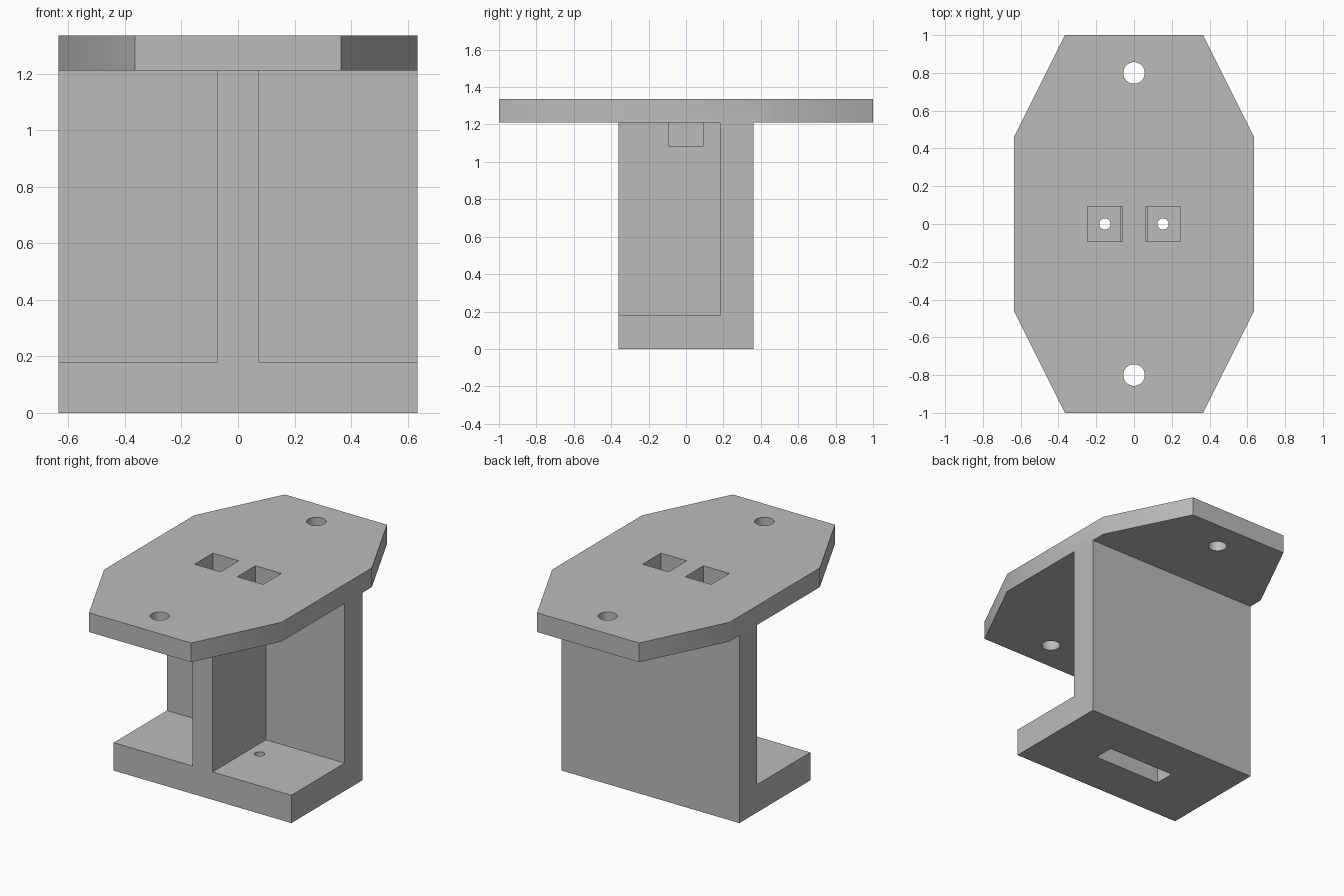
import bpy
import bmesh
from mathutils import Vector

default = bpy.data.objects.get("Cube")
if default:
    bpy.data.objects.remove(default, do_unlink=True)

HALF_W, HALF_D = 0.635, 0.362      # column half width and half depth
FLOOR, UNDER, TOP = 0.18, 1.211, 1.335
WALL_Y, WEB = 0.182, 0.072

grey = bpy.data.materials.new("plain grey")
grey.use_nodes = True
colour = (0.5, 0.5, 0.5, 1)
grey.diffuse_color = colour
grey.node_tree.nodes["Principled BSDF"].inputs["Base Color"].default_value = colour


def prism(name, points, shift):
    """Extrude a closed outline along a vector."""
    bm = bmesh.new()
    face = bm.faces.new([bm.verts.new(p) for p in points])
    out = bmesh.ops.extrude_face_region(bm, geom=[face])
    verts = [v for v in out["geom"] if isinstance(v, bmesh.types.BMVert)]
    bmesh.ops.translate(bm, verts=verts, vec=Vector(shift))
    bmesh.ops.recalc_face_normals(bm, faces=bm.faces)
    mesh = bpy.data.meshes.new(name)
    bm.to_mesh(mesh)
    bm.free()
    obj = bpy.data.objects.new(name, mesh)
    obj.data.materials.append(grey)
    bpy.context.collection.objects.link(obj)
    return obj


def box(name, x0, x1, y0, y1, z0, z1):
    outline = [(x0, y0, z0), (x1, y0, z0), (x1, y1, z0), (x0, y1, z0)]
    return prism(name, outline, (0, 0, z1 - z0))


def cylinder(name, x, y, radius, z0, z1):
    bpy.ops.mesh.primitive_cylinder_add(
        vertices=48, radius=radius, depth=z1 - z0, location=(x, y, (z0 + z1) / 2))
    obj = bpy.context.object
    obj.name = name
    return obj


def combine(target, tool, operation):
    """Apply a boolean and discard the tool."""
    mod = target.modifiers.new(tool.name, "BOOLEAN")
    mod.operation, mod.solver, mod.object = operation, "EXACT", tool
    bpy.context.view_layer.objects.active = target
    bpy.ops.object.modifier_apply(modifier=mod.name)
    bpy.data.objects.remove(tool, do_unlink=True)


# Foot and back wall as one L-shaped profile
profile = [(-HALF_D, 0), (HALF_D, 0), (HALF_D, UNDER),
           (WALL_Y, UNDER), (WALL_Y, FLOOR), (-HALF_D, FLOOR)]
bracket = prism("mounting_bracket", [(-HALF_W, y, z) for y, z in profile],
                (2 * HALF_W, 0, 0))

# Central web
combine(bracket, box("web", -WEB, WEB, -HALF_D, WALL_Y + 0.05, FLOOR - 0.05, UNDER), "UNION")

# Eight-sided top plate
quarter = [(0.365, 1.0), (HALF_W, 0.46)]
right = quarter + [(x, -y) for x, y in reversed(quarter)]
outline = right + [(-x, y) for x, y in reversed(right)]
combine(bracket, prism("top_plate", [(x, y, UNDER) for x, y in outline],
                       (0, 0, TOP - UNDER)), "UNION")

# Bolt holes near the plate ends
for y in (-0.8, 0.8):
    combine(bracket, cylinder("bolt_hole", 0, y, 0.057, UNDER - 0.1, TOP + 0.1), "DIFFERENCE")

# Square pockets beside the web and small holes through the foot
for s in (-1, 1):
    x0, x1 = sorted((s * 0.06, s * 0.245))
    combine(bracket, box("square_pocket", x0, x1, -0.093, 0.093, 1.085, TOP + 0.1), "DIFFERENCE")
    combine(bracket, cylinder("foot_hole", s * 0.154, 0, 0.03, -0.1, FLOOR + 0.1), "DIFFERENCE")

# Slot under the foot
combine(bracket, box("foot_slot", -0.245, 0.245, -0.067, 0.067, -0.1, 0.12), "DIFFERENCE")

# Smooth hole walls, sharp edges elsewhere
bpy.ops.object.select_all(action="DESELECT")
bracket.select_set(True)
bpy.context.view_layer.objects.active = bracket
bpy.ops.object.shade_smooth_by_angle()
